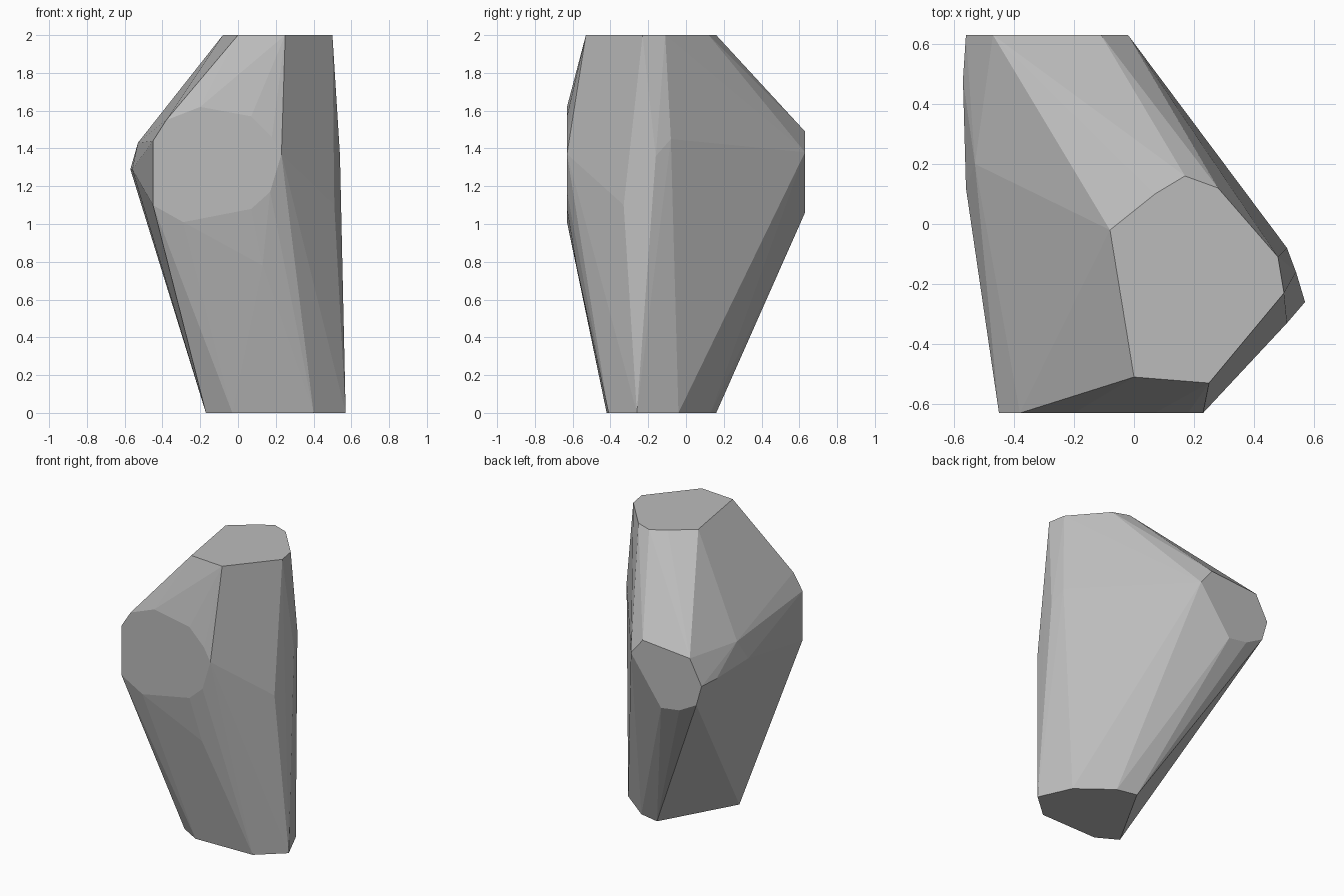
import bpy
import bmesh
from mathutils import Vector

# Remove the default object only
default_cube = bpy.data.objects.get("Cube")
if default_cube:
    bpy.data.objects.remove(default_cube, do_unlink=True)


def make_material(name, grey):
    """Create a flat grey material, visible in viewport and render."""
    material = bpy.data.materials.new(name)
    material.use_nodes = True
    colour = (grey, grey, grey, 1)
    material.diffuse_color = colour
    shader = material.node_tree.nodes["Principled BSDF"]
    shader.inputs["Base Color"].default_value = colour
    shader.inputs["Roughness"].default_value = 0.9
    return material


def level_facet(outline, height):
    """Outline of a horizontal cut, given as x, y pairs."""
    return [Vector((x, y, height)) for x, y in outline]


def upright_facet(outline, depth):
    """Outline of a vertical cut across the rock, given as x, z pairs."""
    return [Vector((x, depth, z)) for x, z in outline]


# Flat cuts on the base, crown, front and back of the rock
base_facet = level_facet(
    [(.57, -.26), (.4, -.41), (-.03, -.42), (-.17, -.34),
     (.11, .16), (.25, .13), (.47, -.04)], 0)
crown_facet = level_facet(
    [(-.08, -.02), (0, -.51), (.25, -.53), (.5, -.23),
     (.48, -.11), (.28, .12), (.17, .16), (.07, .1)], 2)
front_facet = upright_facet(
    [(-.45, 1.44), (-.38, 1.55), (-.2, 1.62), (.07, 1.57), (.18, 1.46),
     (.23, 1.37), (.17, 1.17), (.07, 1.08), (-.29, 1.01), (-.45, 1.1)], -.63)
back_facet = upright_facet(
    [(-.02, 1.38), (-.11, 1.49), (-.47, 1.46), (-.56, 1.29),
     (-.52, 1.15), (-.39, 1.08), (-.25, 1.06)], .63)

# Chipped corners between the flat cuts
chipped_corners = [Vector(corner) for corner in (
    (-.57, .48, 1.29), (-.56, .12, 1.29), (-.53, .2, 1.43),
    (.54, -.16, 1.36), (.51, -.33, 1.1), (.51, -.08, 1.45),
    (.13, -.58, .78))]

# Wrap one convex skin around all the cuts
bm = bmesh.new()
for facet in (base_facet, crown_facet, front_facet, back_facet, chipped_corners):
    for corner in facet:
        bm.verts.new(corner)
hull = bmesh.ops.convex_hull(bm, input=bm.verts[:])
loose = [vert for vert in bm.verts if not vert.link_faces]
bmesh.ops.delete(bm, geom=loose, context="VERTS")

# Merge the triangles that lie in one flat cut
bmesh.ops.dissolve_limit(bm, angle_limit=0.01, verts=bm.verts[:], edges=bm.edges[:])
bmesh.ops.recalc_face_normals(bm, faces=bm.faces[:])

rock_mesh = bpy.data.meshes.new("faceted_rock")
bm.to_mesh(rock_mesh)
bm.free()
rock_mesh.materials.append(make_material("stone_grey", 0.5))

rock = bpy.data.objects.new("faceted_rock", rock_mesh)
bpy.context.collection.objects.link(rock)
